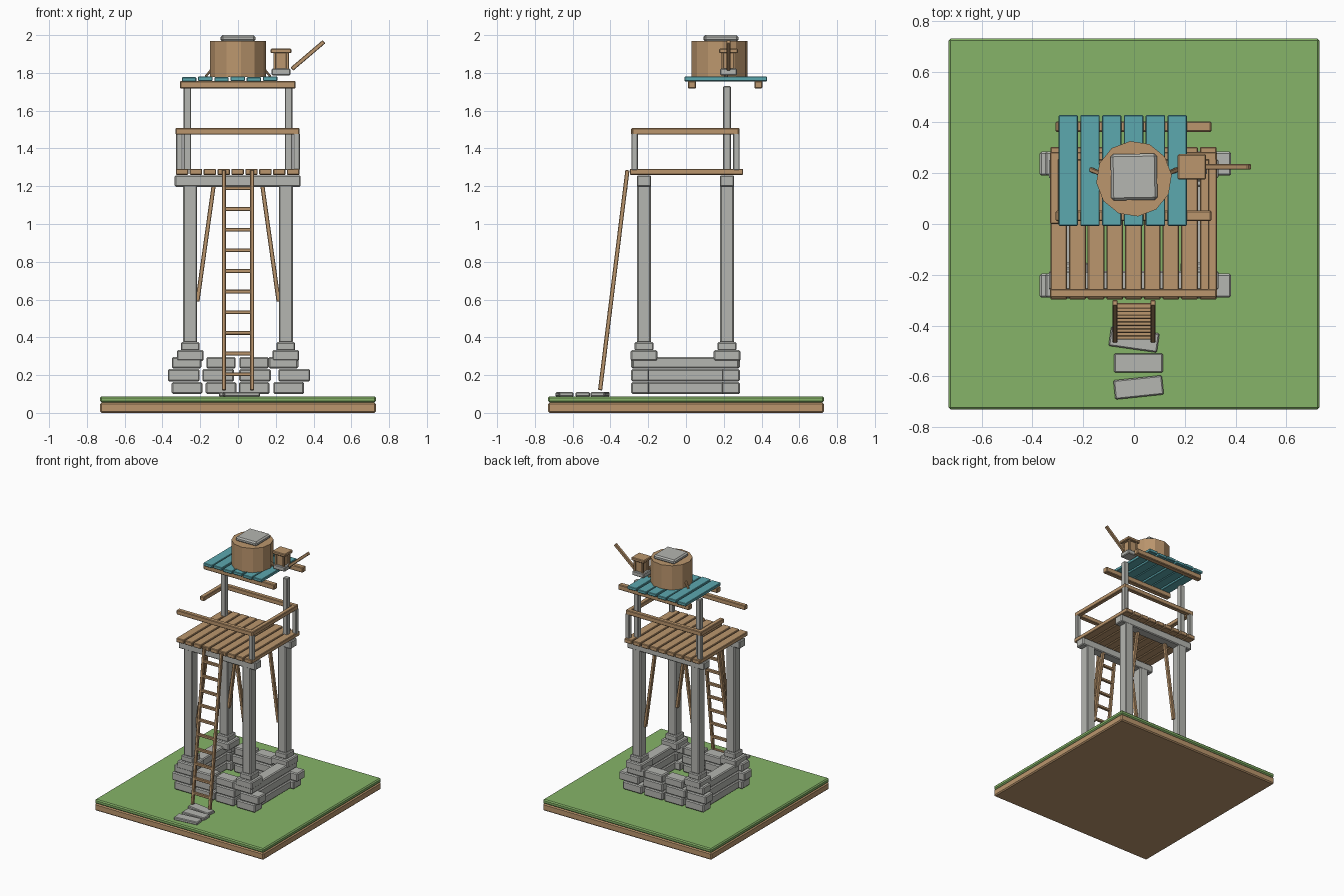
import bpy, bmesh, math
from mathutils import Vector, Matrix

if "Cube" in bpy.data.objects:
    bpy.data.objects.remove(bpy.data.objects["Cube"])


def material(name, r, g, b):
    m = bpy.data.materials.new(name)
    lin = [((c / 255 + 0.055) / 1.055) ** 2.4 for c in (r, g, b)]
    m.diffuse_color = (*lin, 1)
    m.use_nodes = True
    m.node_tree.nodes["Principled BSDF"].inputs["Base Color"].default_value = m.diffuse_color
    return m


WOOD = material("wood", 187, 150, 109)
STONE = material("stone", 181, 182, 177)
GRASS = material("grass", 134, 180, 104)
TEAL = material("teal paint", 92, 168, 175)


def finish(name, bm, mat, matrix, bevel):
    if bevel:
        bmesh.ops.bevel(bm, geom=bm.edges[:], offset=bevel, segments=1,
                        affect='EDGES', clamp_overlap=True)
    bm.transform(matrix)
    bmesh.ops.recalc_face_normals(bm, faces=bm.faces)
    me = bpy.data.meshes.new(name)
    bm.to_mesh(me)
    bm.free()
    me.materials.append(mat)
    ob = bpy.data.objects.new(name, me)
    bpy.context.collection.objects.link(ob)
    return ob


def block(name, mat, x, y, z, bevel=0.005, turn=0):
    """Chamfered box from (min, max) ranges, optionally turned about z."""
    bm = bmesh.new()
    bmesh.ops.create_cube(bm, size=1)
    size = [b - a for a, b in (x, y, z)]
    bmesh.ops.scale(bm, vec=size, verts=bm.verts)
    centre = Vector([(a + b) / 2 for a, b in (x, y, z)])
    mtx = Matrix.Translation(centre) @ Matrix.Rotation(math.radians(turn), 4, 'Z')
    return finish(name, bm, mat, mtx, bevel)


def bar(name, mat, p, q, w, d, bevel=0.003):
    """Square timber running between two points."""
    p, q = Vector(p), Vector(q)
    axis = (q - p).normalized()
    side = Vector((0, 1, 0)) if abs(axis.x) > 0.05 else Vector((1, 0, 0))
    other = axis.cross(side).normalized()
    side = other.cross(axis)
    bm = bmesh.new()
    bmesh.ops.create_cube(bm, size=1)
    bmesh.ops.scale(bm, vec=(w, d, (q - p).length), verts=bm.verts)
    rot = Matrix((side, other, axis)).transposed().to_4x4()
    return finish(name, bm, mat, Matrix.Translation((p + q) / 2) @ rot, bevel)


def around(c, half):
    return (c - half, c + half)


# Ground slab
block("soil", WOOD, (-.73, .73), (-.73, .73), (0, .055), .008)
block("grass", GRASS, (-.73, .73), (-.73, .73), (.055, .088), .008)

# Stepping stones
for x, y, turn in ((0, -.455, -8), (.018, -.547, 0), (.018, -.643, 6)):
    block("stepping_stone", STONE, around(x, .096), around(y, .038), (.086, .11), .005, turn)

# Stone foundation: short blocks front and back, long blocks at the sides
courses = ((.10, .163, (-.27, -.09, .085, .268), .081),
           (.167, .232, (-.287, -.105, .09, .298), .084),
           (.236, .296, (-.272, -.09, .085, .24), .078))
for z0, z1, xs, half in courses:
    for y0, y1 in ((-.29, -.195), (.19, .285)):
        for x in xs:
            block("foundation_block", STONE, around(x, half), (y0, y1), (z0, z1), .007)
    for s in (-1, 1):
        block("foundation_side", STONE, around(s * .275, .045), (-.285, .28), (z0, z1), .007)

# Legs with stepped footings, and knee braces
for s in (-1, 1):
    for y in (-.222, .217):
        x = s * .253
        block("footing", STONE, around(x, .071), around(y, .071), (.275, .332), .007)
        block("footing_collar", STONE, around(x, .05), around(y, .05), (.33, .374), .006)
        block("leg", STONE, around(x, .037), around(y, .037), (.37, 1.22), .007)
        yb = y * .9
        bar("knee_brace", WOOD, (s * .128, yb, 1.21), (s * .215, yb, .59), .025, .022)

# Cross beams under the deck
for y in (-.222, .217):
    block("deck_beam", STONE, (-.335, .332), around(y, .038), (1.197, 1.257), .006)

# Deck planks
for i in range(9):
    block("deck_plank", WOOD, around(-.296 + i * .0735, .033), (-.297, .303), (1.26, 1.292), .004)

# Railing posts and rails
for x, y in ((.31, -.272), (.31, .267), (-.31, .267)):
    block("rail_post", STONE, around(x, .017), around(y, .017), (1.285, 1.48), .004)
block("front_rail", WOOD, (-.33, .325), (-.29, -.255), (1.473, 1.508), .004)
block("back_rail", WOOD, (-.33, .325), (.25, .284), (1.473, 1.508), .004)
block("right_rail", WOOD, (.292, .326), (-.285, .28), (1.473, 1.507), .004)
block("left_rail", WOOD, (-.33, -.295), (0, .28), (1.473, 1.507), .004)

# Roof posts, beams and painted planks
for s in (-1, 1):
    block("roof_post", STONE, around(s * .268, .02), around(.217, .02), (1.285, 1.73), .004)
for y in (.032, .383):
    block("roof_beam", WOOD, (-.308, .305), around(y, .021), (1.717, 1.758), .005)
for i in range(6):
    lift = .004 * (i % 2)
    block("roof_plank", TEAL, around(-.259 + i * .0858, .038), (-.007, .428),
          (1.754 + lift, 1.777 + lift), .003)

# Barrel with square lid and small props
bm = bmesh.new()
bmesh.ops.create_cone(bm, cap_ends=True, segments=12, radius1=.149, radius2=.149, depth=.19)
finish("barrel", bm, WOOD, Matrix.Translation((0, .178, 1.873)) @ Matrix.Rotation(math.radians(6), 4, 'Z'), 0)
block("barrel_lid", STONE, around(0, .091), around(.185, .091), (1.966, 2.0), .01, 1)
for s in (-1, 1):
    bar("barrel_prop", WOOD, (s * .172, .215, 1.78), (s * .135, .2, 1.825), .018, .012)

# Lantern housing: base, core, corner posts and cap
cx, cy = .228, .225
block("lantern_base", STONE, around(cx, .05), around(cy, .045), (1.787, 1.822), .005)
block("lantern_core", WOOD, around(cx, .03), around(cy, .03), (1.815, 1.91), .003)
for sx in (-1, 1):
    for sy in (-1, 1):
        block("lantern_post", WOOD, around(cx + sx * .034, .007), around(cy + sy * .034, .007),
              (1.815, 1.91), .002)
block("lantern_cap", WOOD, around(cx, .056), around(cy, .05), (1.904, 1.928), .005)

# Slanted pole beside the lantern
bar("pole", WOOD, (.285, .225, 1.82), (.455, .225, 1.965), .022, .022)

# Ladder
foot, head = Vector((0, -.455, .12)), Vector((0, -.31, 1.285))
for s in (-1, 1):
    off = Vector((s * .075, 0, 0))
    bar("ladder_rail", WOOD, foot + off, head + off, .021, .022)
for i in range(10):
    c = foot.lerp(head, (.205 + i * .1093 - .12) / 1.165)
    block("ladder_rung", WOOD, (-.07, .07), around(c.y, .011), around(c.z, .01), .003)
